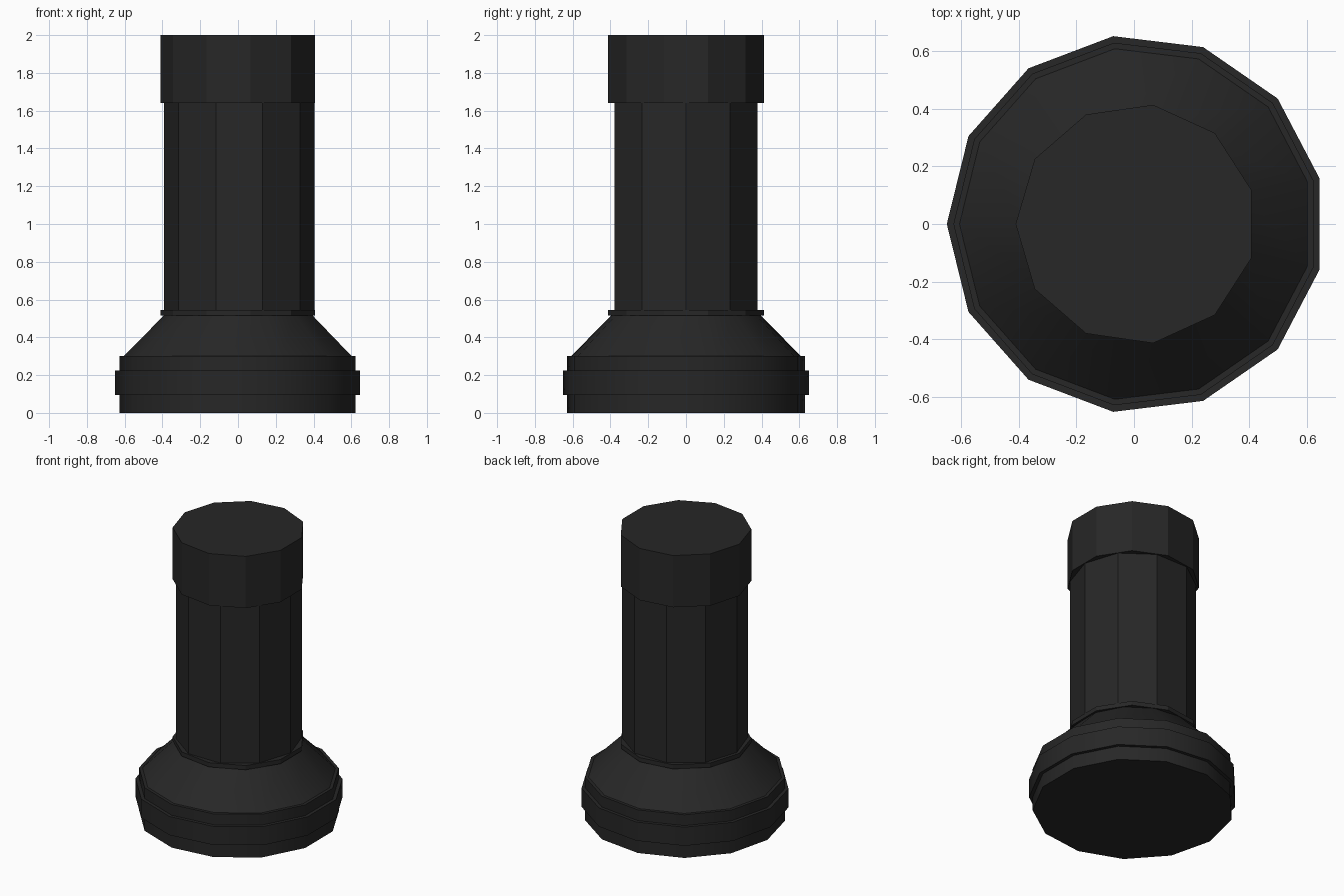
import bpy
import bmesh
from math import cos, sin, pi, radians

default_cube = bpy.data.objects.get("Cube")
if default_cube:
    bpy.data.objects.remove(default_cube, do_unlink=True)

CENTRE_X = 0.007

black = bpy.data.materials.new("matte_black")
black.use_nodes = True
colour = (0.02, 0.02, 0.02, 1)
black.diffuse_color = colour
shader = black.node_tree.nodes["Principled BSDF"]
shader.inputs["Base Color"].default_value = colour
shader.inputs["Roughness"].default_value = 0.8


def turned(name, sides, profile):
    """Closed solid turned from (radius, z) points, one corner facing -x."""
    bm = bmesh.new()
    rings = []
    for radius, z in profile:
        angles = [pi + 2 * pi * i / sides for i in range(sides)]
        rings.append([bm.verts.new((radius * cos(a), radius * sin(a), z)) for a in angles])
    for low, high in zip(rings, rings[1:]):
        for i in range(sides):
            j = (i + 1) % sides
            bm.faces.new((low[i], low[j], high[j], high[i]))
    bm.faces.new(rings[0][::-1])
    bm.faces.new(rings[-1])
    bmesh.ops.recalc_face_normals(bm, faces=bm.faces)
    mesh = bpy.data.meshes.new(name)
    bm.to_mesh(mesh)
    bm.free()
    mesh.materials.append(black)
    obj = bpy.data.objects.new(name, mesh)
    obj.location.x = CENTRE_X
    bpy.context.collection.objects.link(obj)
    bpy.ops.object.select_all(action="DESELECT")
    obj.select_set(True)
    bpy.context.view_layer.objects.active = obj
    bpy.ops.object.shade_smooth_by_angle(angle=radians(30))
    return obj


# Wide foot with a raised band and a sloping shoulder
turned("base", 13, [
    (0.634, 0), (0.634, 0.095), (0.657, 0.095), (0.657, 0.225),
    (0.634, 0.225), (0.634, 0.3), (0.613, 0.3), (0.4, 0.515),
])

# Thin ring where the shoulder meets the column
turned("collar", 11, [(0.418, 0.515), (0.418, 0.545)])

# Faceted column
turned("column", 10, [(0.398, 0.53), (0.398, 1.66)])

# Top cap
turned("cap", 11, [(0.418, 1.64), (0.418, 2)])
